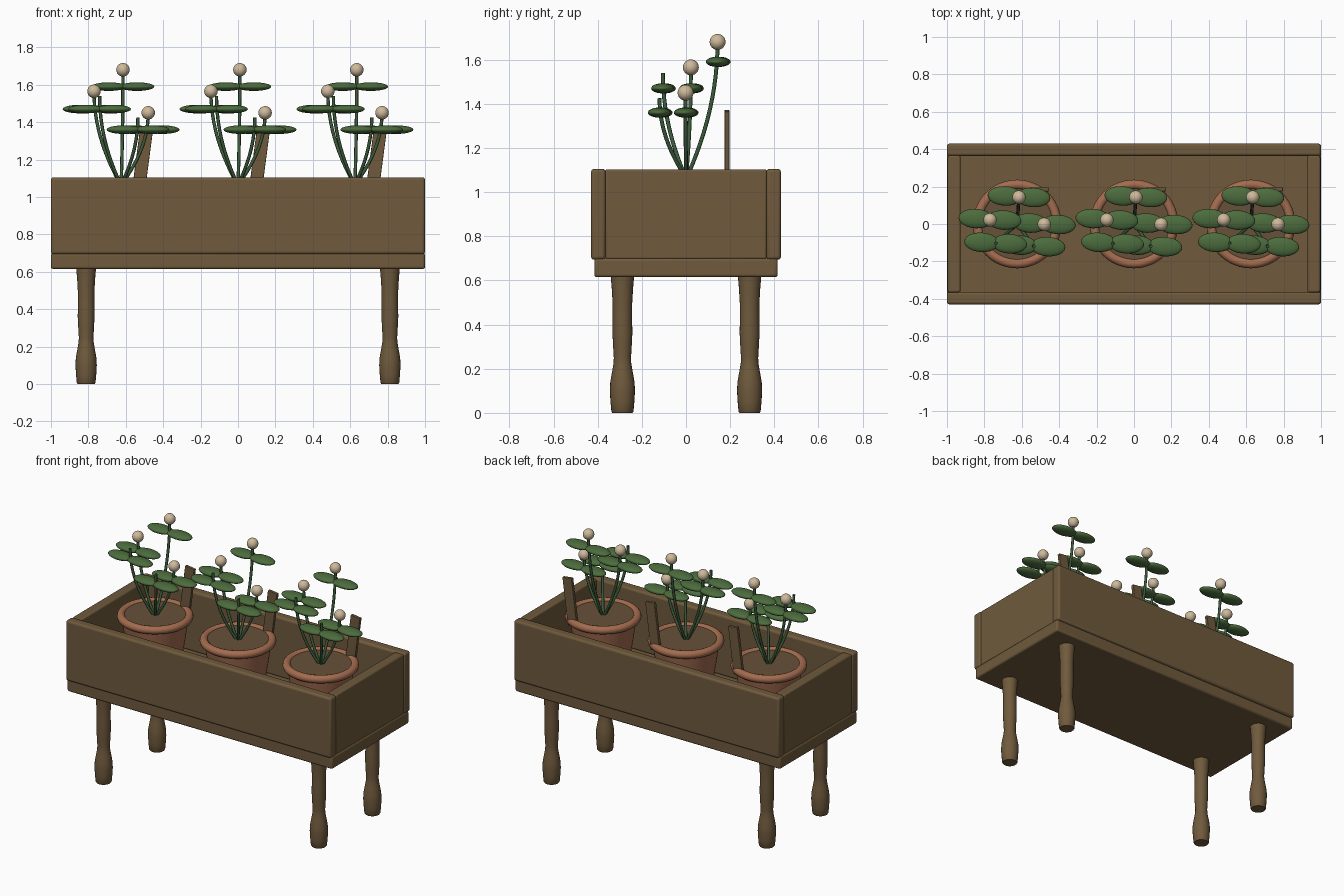
import bpy
import math

if "Cube" in bpy.data.objects:
    bpy.data.objects.remove(bpy.data.objects["Cube"])


def material(name, rgb):
    m = bpy.data.materials.new(name)
    m.diffuse_color = (*rgb, 1)
    m.use_nodes = True
    m.node_tree.nodes["Principled BSDF"].inputs["Base Color"].default_value = m.diffuse_color
    return m


WOOD = material("brown wood", (0.16, 0.102, 0.046))
CLAY = material("terracotta", (0.37, 0.15, 0.078))
SOIL = material("soil", (0.13, 0.083, 0.04))
LEAF = material("leaf green", (0.072, 0.15, 0.047))
STEM = material("stem green", (0.045, 0.105, 0.045))
PETAL = material("cream", (0.62, 0.49, 0.33))


def finish(obj, name, mat, angle=40):
    obj.name = name
    obj.data.materials.append(mat)
    bpy.ops.object.select_all(action='DESELECT')
    obj.select_set(True)
    bpy.context.view_layer.objects.active = obj
    bpy.ops.object.shade_smooth_by_angle(angle=math.radians(angle))
    return obj


def box(name, lo, hi, mat, bevel=0.0, tilt=0.0):
    """Bevelled board between two corners."""
    centre = [(a + b) / 2 for a, b in zip(lo, hi)]
    bpy.ops.mesh.primitive_cube_add(size=1, location=centre)
    o = bpy.context.object
    o.scale = [b - a for a, b in zip(lo, hi)]
    bpy.ops.object.transform_apply(location=False, rotation=False, scale=True)
    o.rotation_euler.y = tilt
    if bevel:
        mod = o.modifiers.new("soft edges", 'BEVEL')
        mod.width = bevel
        mod.segments = 3
    return finish(o, name, mat)


def lathe(name, profile, loc, mat, sides=32):
    """Revolve (radius, height) points round z; the ends are capped."""
    verts, faces = [], []
    for r, z in profile:
        for i in range(sides):
            a = 2 * math.pi * i / sides
            verts.append((r * math.cos(a), r * math.sin(a), z))
    for k in range(len(profile) - 1):
        for i in range(sides):
            j = (i + 1) % sides
            faces.append((k * sides + i, k * sides + j,
                          (k + 1) * sides + j, (k + 1) * sides + i))
    faces.append(tuple(reversed(range(sides))))
    faces.append(tuple(range(len(verts) - sides, len(verts))))
    mesh = bpy.data.meshes.new(name)
    mesh.from_pydata(verts, [], faces)
    o = bpy.data.objects.new(name, mesh)
    o.location = loc
    bpy.context.collection.objects.link(o)
    return finish(o, name, mat)


def ellipsoid(name, loc, size, mat, yaw=0.0):
    bpy.ops.mesh.primitive_uv_sphere_add(segments=24, ring_count=12,
                                         radius=1, location=loc)
    o = bpy.context.object
    o.scale = size
    o.rotation_euler.z = yaw
    return finish(o, name, mat, 60)


def stem(name, base, tip, radius=0.009):
    """Stalk that leaves the soil at a slant and bends upright."""
    curve = bpy.data.curves.new(name, 'CURVE')
    curve.dimensions = '3D'
    curve.bevel_depth = radius
    curve.bevel_resolution = 2
    curve.use_fill_caps = True
    spline = curve.splines.new('POLY')
    n = 12
    spline.points.add(n)
    for i in range(n + 1):
        t = i / n
        b = 1 - (1 - t) ** 2
        spline.points[i].co = (base[0] + (tip[0] - base[0]) * b,
                               base[1] + (tip[1] - base[1]) * b,
                               base[2] + (tip[2] - base[2]) * t, 1)
    o = bpy.data.objects.new(name, curve)
    bpy.context.collection.objects.link(o)
    bpy.ops.object.select_all(action='DESELECT')
    o.select_set(True)
    bpy.context.view_layer.objects.active = o
    bpy.ops.object.convert(target='MESH')
    finish(bpy.context.object, name, STEM, 60)


# Trough: base board, long panels and end panels
box("base_board", (-1, -0.415, 0.615), (1, 0.415, 0.7), WOOD, 0.012)
for s, side in ((-1, "front"), (1, "back")):
    y0, y1 = sorted((s * 0.364, s * 0.43))
    box(side + "_panel", (-1, y0, 0.694), (1, y1, 1.105), WOOD, 0.014)
for s, side in ((-1, "left"), (1, "right")):
    x0, x1 = sorted((s * 0.928, s * 0.996))
    box(side + "_panel", (x0, -0.366, 0.695), (x1, 0.366, 1.103), WOOD, 0.01)

# Turned legs
LEG = [(0.046, 0), (0.05, 0.006), (0.054, 0.05), (0.057, 0.1), (0.055, 0.14),
       (0.047, 0.185), (0.04, 0.225), (0.039, 0.25), (0.042, 0.3),
       (0.045, 0.36), (0.044, 0.43), (0.044, 0.49), (0.048, 0.56), (0.053, 0.62)]
for sx in (-1, 1):
    for sy in (-1, 1):
        lathe("leg", LEG, (sx * 0.812, sy * 0.288, 0), WOOD, 24)

# Stalks relative to the pot centre: tip x, y, z, leaf height, has flower
STALKS = [(0.01, 0.143, 1.68, 1.59, True),
          (-0.145, 0.022, 1.565, 1.47, True),
          (0.145, -0.002, 1.45, 1.36, True),
          (-0.115, -0.105, 1.54, 1.47, False),
          (0.09, -0.12, 1.425, 1.36, False)]

for px in (-0.625, 0, 0.625):
    # Pot with rolled rim and soil
    lathe("pot", [(0.155, 0.7), (0.208, 1.06)], (px, 0, 0), CLAY, 40)
    bpy.ops.mesh.primitive_torus_add(location=(px, 0, 1.072), major_radius=0.211,
                                     minor_radius=0.026, major_segments=48,
                                     minor_segments=12)
    finish(bpy.context.object, "pot_rim", CLAY, 60)
    lathe("pot_soil", [(0.193, 1.04), (0.193, 1.086)], (px, 0, 0), SOIL, 40)

    # Leaning plant marker
    box("marker_stake", (px + 0.081, 0.175, 1.05), (px + 0.151, 0.196, 1.37),
        WOOD, 0.003, math.radians(7.5))

    # Stalks with paired leaves and round blooms
    for x, y, z, leaf_z, flower in STALKS:
        stem("stem", (px + x * 0.05, y * 0.05, 1.075), (px + x, y, z))
        for s in (-1, 1):
            ellipsoid("leaf", (px + x + s * 0.075, y + 0.003 - s * 0.004, leaf_z),
                      (0.093, 0.052, 0.023), LEAF, -0.06)
        if flower:
            ellipsoid("flower", (px + x, y, z), (0.036, 0.036, 0.036), PETAL)
